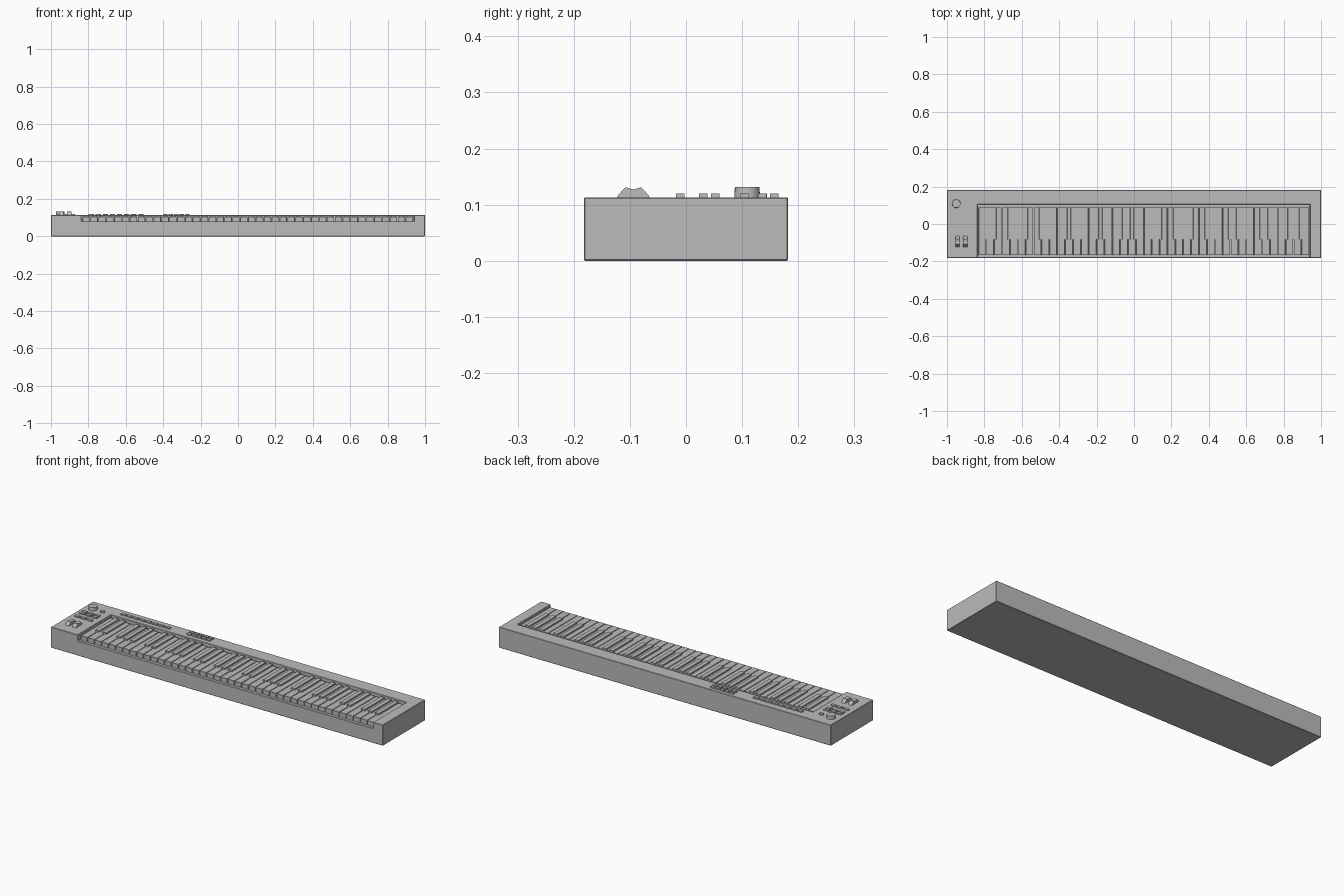
import bpy, bmesh, math
from mathutils import Matrix

if "Cube" in bpy.data.objects:
    bpy.data.objects.remove(bpy.data.objects["Cube"])

GREY = (0.5, 0.5, 0.5, 1)
grey = bpy.data.materials.new("plain grey")
grey.use_nodes = True
grey.diffuse_color = GREY
grey.node_tree.nodes["Principled BSDF"].inputs["Base Color"].default_value = GREY

TOP = 0.113      # casing top
FLOOR = 0.08     # bottom of the key well


def finish(name, bm, bevel=0):
    mesh = bpy.data.meshes.new(name)
    bm.to_mesh(mesh)
    bm.free()
    ob = bpy.data.objects.new(name, mesh)
    bpy.context.collection.objects.link(ob)
    mesh.materials.append(grey)
    if bevel:
        mod = ob.modifiers.new("edge", "BEVEL")
        mod.width = bevel
        mod.segments = 1
    return ob


def add_box(bm, x0, x1, y0, y1, z0, z1):
    size = Matrix.Diagonal((x1 - x0, y1 - y0, z1 - z0, 1))
    place = Matrix.Translation(((x0 + x1) / 2, (y0 + y1) / 2, (z0 + z1) / 2))
    bmesh.ops.create_cube(bm, size=1, matrix=place @ size)


def button_grid(name, xs, ys, width, depth):
    bm = bmesh.new()
    for x in xs:
        for y in ys:
            add_box(bm, x - width / 2, x + width / 2,
                    y - depth / 2, y + depth / 2, TOP - 0.004, TOP + 0.007)
    return finish(name, bm)


# Casing with a key well open to the front
bm = bmesh.new()
add_box(bm, -1, 1, -0.182, 0.182, 0, TOP)
casing = finish("casing", bm)
bm = bmesh.new()
add_box(bm, -0.838, 0.941, -0.3, 0.105, FLOOR, 0.3)
cutter = finish("key_well_cutter", bm)
cutter.hide_render = True
cut = casing.modifiers.new("key well", "BOOLEAN")
cut.object = cutter
cut.solver = "EXACT"
bpy.context.view_layer.objects.active = casing
bpy.ops.object.modifier_apply(modifier=cut.name)
bpy.data.objects.remove(cutter)
soft = casing.modifiers.new("edge", "BEVEL")
soft.width = 0.002
soft.segments = 1

# Six octaves of keys, each octave starting with a group of three naturals
COUNT = 42
START, END = -0.832, 0.937
PITCH = (END - START) / COUNT
GAP = 0.003
naturals = bmesh.new()
sharps = bmesh.new()
for i in range(COUNT):
    x = START + i * PITCH
    add_box(naturals, x + GAP / 2, x + PITCH - GAP / 2,
            -0.166, 0.088, FLOOR - 0.002, 0.105)
    if i % 7 not in (2, 6):
        edge = x + PITCH
        add_box(sharps, edge - 0.012, edge + 0.012,
                -0.083, 0.088, FLOOR - 0.002, TOP)
finish("natural_keys", naturals, 0.001)
finish("sharp_keys", sharps, 0.001)

# Pair of control wheels with a finger dip, from one side profile
profile = [(-0.125, TOP - 0.004), (-0.121, TOP + 0.004), (-0.108, 0.131),
           (-0.094, 0.127), (-0.080, 0.131), (-0.067, TOP + 0.004),
           (-0.062, TOP - 0.004)]
bm = bmesh.new()
for x in (-0.943, -0.902):
    side = bm.faces.new([bm.verts.new((x - 0.011, y, z)) for y, z in profile])
    ext = bmesh.ops.extrude_face_region(bm, geom=[side], use_keep_orig=True)
    moved = [g for g in ext["geom"] if isinstance(g, bmesh.types.BMVert)]
    bmesh.ops.translate(bm, verts=moved, vec=(0.022, 0, 0))
bmesh.ops.recalc_face_normals(bm, faces=bm.faces)
finish("control_wheels", bm)

# Volume knob
bm = bmesh.new()
bmesh.ops.create_cone(bm, cap_ends=True, segments=24, radius1=0.023,
                      radius2=0.022, depth=0.02,
                      matrix=Matrix.Translation((-0.95, 0.109, 0.121)))
knob = finish("volume_knob", bm)
bpy.ops.object.select_all(action="DESELECT")
knob.select_set(True)
bpy.context.view_layer.objects.active = knob
bpy.ops.object.shade_smooth_by_angle(angle=math.radians(40))

# Buttons
left_columns = [-0.96 + 0.038 * i for i in range(3)]
button_grid("left_buttons", left_columns, (-0.01, 0.031, 0.052), 0.027, 0.015)
button_grid("power_button", [-0.89], [0.105], 0.022, 0.015)
button_grid("sound_buttons", [-0.785 + 0.038 * i for i in range(8)], [0.137],
            0.028, 0.015)
button_grid("menu_buttons", [-0.388 + 0.029 * i for i in range(5)],
            (0.136, 0.157), 0.023, 0.015)
